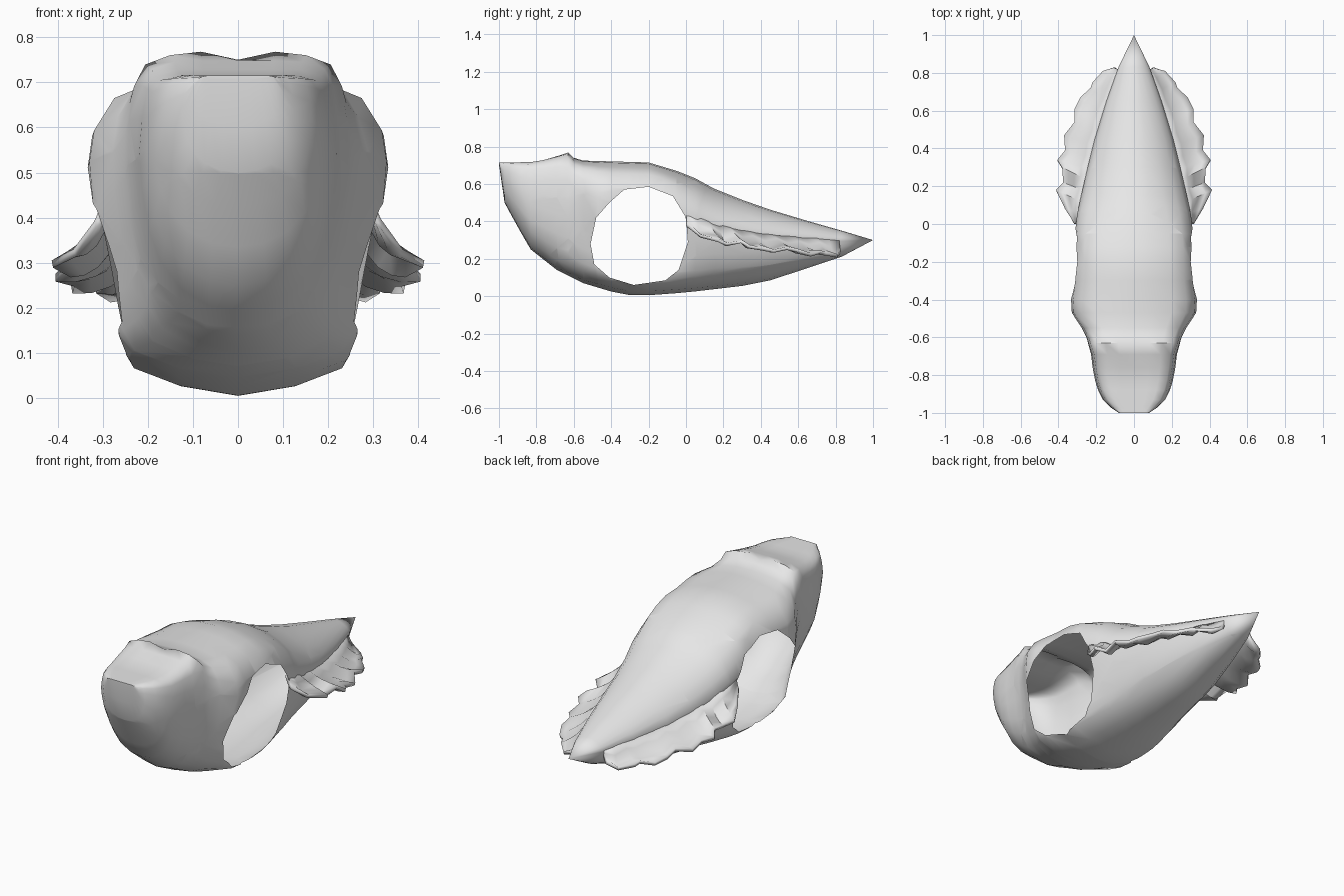
import bpy, bmesh, math
from mathutils import Vector

if "Cube" in bpy.data.objects:
    bpy.data.objects.remove(bpy.data.objects["Cube"])

grey = bpy.data.materials.new("plain grey")
grey.diffuse_color = (0.8, 0.8, 0.8, 1)
grey.use_nodes = True
grey.node_tree.nodes["Principled BSDF"].inputs["Base Color"].default_value = grey.diffuse_color

# Half cross-sections (share of half width, share of height), keel to spine
HEAD = [(0, 0), (.3, .02), (.58, .09), (.78, .2), (.9, .33), (.97, .5), (1, .65),
        (.97, .8), (.92, .92), (.84, .975), (.62, 1), (.35, 1), (0, 1)]
MID = [(0, 0), (.4, .03), (.72, .085), (.8, .14), (.84, .25), (.9, .4), (.97, .55),
       (1, .7), (.97, .8), (.83, .91), (.6, .955), (.3, .99), (0, 1)]
TAIL = [(0, 0), (.3, .03), (.58, .1), (.78, .22), (.9, .37), (.96, .5), (.985, .6),
        (1, .66), (.92, .75), (.78, .84), (.55, .92), (.28, .98), (0, 1)]

# Long profiles (y, value)
TOP = [(-1, .715), (-.8, .717), (-.7, .745), (-.63, .77), (-.6, .74), (-.55, .725),
       (-.2, .715), (-.05, .67), (.05, .63), (.15, .575), (.3, .515), (.5, .445),
       (.8, .36), (1, .30)]
BOTTOM = [(-1, .705), (-.97, .5), (-.9, .37), (-.83, .25), (-.69, .14), (-.55, .07),
          (-.4, .025), (-.27, 0), (0, .02), (.3, .055), (.45, .085), (.65, .15),
          (.83, .21), (1, .30)]
WIDTH = [(-1, .08), (-.97, .125), (-.93, .165), (-.88, .19), (-.8, .215), (-.7, .225),
         (-.6, .255), (-.55, .28), (-.47, .33), (-.4, .333), (-.3, .32), (-.1, .313),
         (0, .312), (.15, .28), (.3, .245), (.5, .195), (.7, .13), (.85, .075), (1, 0)]


def sample(table, y):
    for (a, u), (b, v) in zip(table, table[1:]):
        if y <= b:
            return u + (v - u) * max(0, y - a) / (b - a)
    return table[-1][1]


def section(y):
    """Right half of the body outline at y."""
    to_mid = sample([(-.72, 0), (-.45, 1)], y)
    to_tail = sample([(-.12, 0), (.2, 1)], y)
    top, bottom, width = (sample(t, y) for t in (TOP, BOTTOM, WIDTH))
    points = []
    for h, m, t in zip(HEAD, MID, TAIL):
        p = Vector(h).lerp(Vector(m), to_mid).lerp(Vector(t), to_tail)
        points.append(Vector((p.x * width, y, bottom + p.y * (top - bottom))))
    return points


def finish(name, bm, angle):
    mesh = bpy.data.meshes.new(name)
    bm.to_mesh(mesh)
    bm.free()
    mesh.materials.append(grey)
    obj = bpy.data.objects.new(name, mesh)
    bpy.context.collection.objects.link(obj)
    bpy.ops.object.select_all(action='DESELECT')
    obj.select_set(True)
    bpy.context.view_layer.objects.active = obj
    bpy.ops.object.shade_smooth_by_angle(angle=math.radians(angle))
    return obj


# Body: lofted hollow shell
STATIONS = [-1, -.985, -.97, -.93, -.88, -.83, -.76, -.69, -.63, -.6, -.55, -.47, -.4,
            -.3, -.2, -.12, -.05, .05, .15, .3, .45, .65, .83, 1]
bm = bmesh.new()
rings = []
for y in STATIONS:
    half = section(y)
    if y == -.63:
        half[-1].z -= .02       # notch in the raised lip
    loop = half + [Vector((-p.x, p.y, p.z)) for p in half[-2:0:-1]]
    rings.append([bm.verts.new(p) for p in loop])
n = len(rings[0])
for a, b in zip(rings, rings[1:]):
    for i in range(n):
        j = (i + 1) % n
        bm.faces.new((a[i], a[j], b[j], b[i]))
bm.faces.new(rings[0])
bmesh.ops.remove_doubles(bm, verts=bm.verts, dist=.0005)
bmesh.ops.recalc_face_normals(bm, faces=bm.faces)

# Large side openings, cut straight through both flanks
HOLE = [(-.2, .585), (-.33, .57), (-.41, .5), (-.48, .42), (-.51, .28), (-.49, .17),
        (-.41, .1), (-.28, .06), (-.11, .085), (-.04, .14), (.01, .29), (0, .42),
        (-.07, .535)]
centre = Vector((0, -.25, .32))
inside = list(bm.faces)
for (y1, z1), (y2, z2) in zip(HOLE, HOLE[1:] + HOLE[:1]):
    point = Vector((0, y1, z1))
    normal = Vector((0, z2 - z1, y1 - y2)).normalized()
    if normal.dot(centre - point) > 0:
        normal.negate()
    edges = {e for f in inside for e in f.edges}
    verts = {v for f in inside for v in f.verts}
    cut = bmesh.ops.bisect_plane(bm, geom=list(verts) + list(edges) + inside,
                                 dist=1e-5, plane_co=point, plane_no=normal)
    faces = {f for f in inside if f.is_valid}
    faces |= {g for g in cut['geom'] if isinstance(g, bmesh.types.BMFace)}
    inside = [f for f in faces if normal.dot(f.calc_center_median() - point) < 0]
bmesh.ops.delete(bm, geom=inside, context='FACES')
finish("body_shell", bm, 50)

# Ruffled side fins: outer edge points (y, x, z)
EDGE = [(.01, .32, .39), (.08, .365, .33), (.18, .413, .305), (.22, .375, .285),
        (.3, .38, .30), (.34, .405, .275), (.39, .365, .265), (.47, .37, .25),
        (.54, .315, .265), (.61, .315, .25), (.67, .285, .23), (.72, .23, .245),
        (.75, .22, .235), (.81, .165, .225), (.825, .11, .25)]
ROWS = 4
for side, name in ((1, "right_fin"), (-1, "left_fin")):
    bm = bmesh.new()
    grid = []
    for k, (y, x, z) in enumerate(EDGE):
        root = section(.82 * k / (len(EDGE) - 1))[7]
        root.x *= .96
        tip = Vector((x, y, z))
        line = []
        for r in range(ROWS + 1):
            t = r / ROWS
            p = root.lerp(tip, t)
            p.z += .012 * math.sin(math.pi * t) * (-1) ** k - .02 * math.sin(math.pi * t)
            line.append(bm.verts.new((side * p.x, p.y, p.z)))
        grid.append(line)
    for a, b in zip(grid, grid[1:]):
        for r in range(ROWS):
            quad = (a[r], a[r + 1], b[r + 1], b[r])
            bm.faces.new(quad if side > 0 else quad[::-1])
    fin = finish(name, bm, 45)
    thick = fin.modifiers.new("thickness", 'SOLIDIFY')
    thick.thickness = .018
    thick.offset = -1
